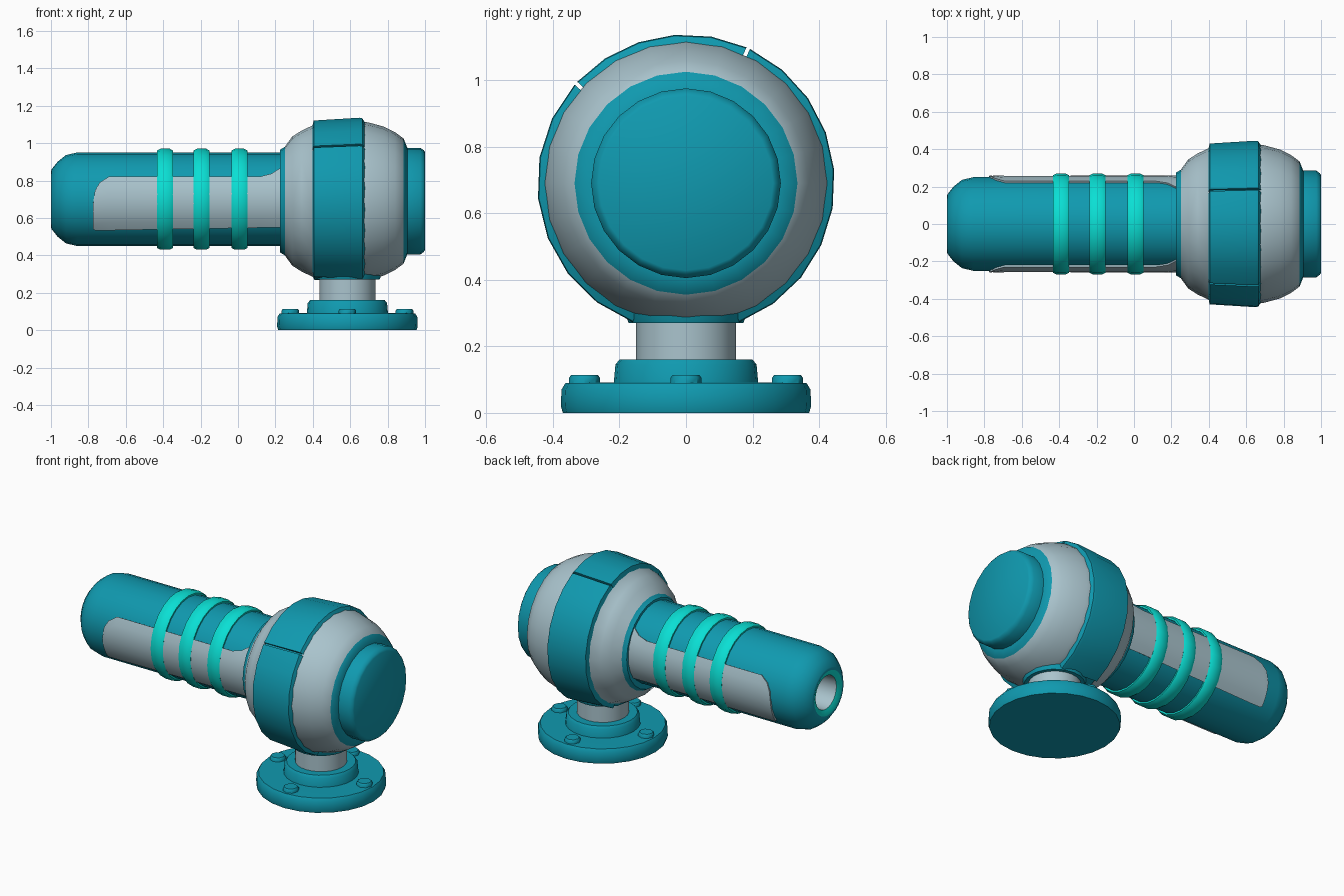
import bpy, bmesh, math

cube = bpy.data.objects.get("Cube")
if cube:
    bpy.data.objects.remove(cube, do_unlink=True)


def material(name, rgb):
    m = bpy.data.materials.new(name)
    m.use_nodes = True
    m.diffuse_color = (*rgb, 1)
    m.node_tree.nodes["Principled BSDF"].inputs["Base Color"].default_value = (*rgb, 1)
    return m


TEAL = material("deep teal", (0.005, 0.32, 0.43))
GREY = material("pale blue grey", (0.40, 0.55, 0.61))
CYAN = material("bright turquoise", (0.003, 0.74, 0.66))

AXIS_Z = 0.69    # height of the ball axis
BARREL_Z = 0.70  # height of the barrel axis
POST_X = 0.585   # centre of the mounting post


def along_x(height):
    return lambda t, r, a: (t, r * math.cos(a), height + r * math.sin(a))


def along_z(x=POST_X, y=0):
    return lambda t, r, a: (x + r * math.cos(a), y + r * math.sin(a), t)


def finish(name, bm, mats, angle=40):
    bmesh.ops.remove_doubles(bm, verts=bm.verts, dist=0.0005)
    bmesh.ops.recalc_face_normals(bm, faces=bm.faces)
    mesh = bpy.data.meshes.new(name)
    bm.to_mesh(mesh)
    bm.free()
    for m in mats:
        mesh.materials.append(m)
    ob = bpy.data.objects.new(name, mesh)
    bpy.context.collection.objects.link(ob)
    bpy.ops.object.select_all(action="DESELECT")
    ob.select_set(True)
    bpy.context.view_layer.objects.active = ob
    bpy.ops.object.shade_smooth_by_angle(angle=math.radians(angle))
    return ob


def lathe(name, profile, place, mats, slots=None, sides=24, closed=False, arc=None):
    """Revolve (position, radius) points; slots gives a material per segment."""
    bm = bmesh.new()
    start, end = arc or (0, 360)
    count = max(2, round(sides * (end - start) / 360))
    rings = []
    for i in range(count + (1 if arc else 0)):
        a = math.radians(start + (end - start) * i / count)
        rings.append([bm.verts.new(place(t, r, a)) for t, r in profile])
    n = len(profile)
    for i in range(count):
        p, q = rings[i], rings[(i + 1) % len(rings)]
        for j in range(n if closed else n - 1):
            k = (j + 1) % n
            f = bm.faces.new((p[j], p[k], q[k], q[j]))
            f.material_index = slots[j] if slots else 0
    if arc and closed:
        bm.faces.new(rings[0])
        bm.faces.new(rings[-1])
    return finish(name, bm, mats)


# Barrel with rounded nose, turquoise muzzle lip and pale bore
lathe("barrel",
      [(-0.85, 0), (-0.85, 0.10), (-0.985, 0.105), (-1, 0.14), (-0.998, 0.158),
       (-0.965, 0.20), (-0.92, 0.236), (-0.86, 0.25), (0.3, 0.25)],
      along_x(BARREL_Z), [TEAL, GREY, CYAN], [1, 1, 2, 0, 0, 0, 0, 0])

# Raised side panels, rounded at the nose end and flared towards the ball
outline = [(-0.775, -38, -6), (-0.765, -40, 10), (-0.74, -40, 20), (-0.69, -40, 28),
           (-0.3, -38, 28), (0.12, -36, 28), (0.18, -36, 32), (0.225, -36, 40)]
for side, name in ((-1, "right_panel"), (1, "left_panel")):
    bm = bmesh.new()
    steps = 6
    rows = []
    for x, low, high in outline:
        angles = [math.radians(low + (high - low) * i / steps) for i in range(steps + 1)]
        row = [(0.245, angles[0])] + [(0.259, a) for a in angles] + [(0.245, angles[-1])]
        rows.append([bm.verts.new((x, side * r * math.cos(a), BARREL_Z + r * math.sin(a)))
                     for r, a in row])
    for p, q in zip(rows, rows[1:]):
        for j in range(len(p) - 1):
            bm.faces.new((p[j], p[j + 1], q[j + 1], q[j]))
    bm.faces.new(rows[0])
    bm.faces.new(rows[-1])
    finish(name, bm, [GREY])

# Three turquoise rings round the barrel
for i, x in enumerate((-0.39, -0.195, 0.008)):
    lathe(f"barrel_ring_{i + 1}",
          [(x - 0.043, 0.24), (x - 0.043, 0.260), (x - 0.025, 0.27),
           (x + 0.025, 0.27), (x + 0.043, 0.260), (x + 0.043, 0.24)],
          along_x(BARREL_Z), [CYAN], closed=True)

# Ball housing: teal collar, pale shoulders, teal core and end face
lathe("ball_housing",
      [(0.225, 0.24), (0.225, 0.275), (0.25, 0.29), (0.29, 0.345), (0.34, 0.377),
       (0.40, 0.405), (0.41, 0.422), (0.67, 0.425), (0.70, 0.42), (0.78, 0.398),
       (0.84, 0.368), (0.885, 0.335), (0.905, 0.285), (0.905, 0)],
      along_x(AXIS_Z), [TEAL, GREY], [0, 0, 1, 1, 1, 0, 0, 1, 1, 1, 1, 0, 0])

# Teal band round the ball: a hatch on top and two sides, with thin seams
band = [(0.395, 0.39), (0.405, 0.432), (0.65, 0.447), (0.665, 0.444), (0.69, 0.40)]
for name, arc in (("band_hatch", (66, 137)), ("band_right", (138.5, 249)),
                  ("band_left", (291, 424.5))):
    lathe(name, band, along_x(AXIS_Z), [TEAL], closed=True, arc=arc)

# End cap
lathe("end_cap", [(0.89, 0.285), (0.975, 0.285), (0.993, 0.272), (1, 0.262), (1, 0)],
      along_x(AXIS_Z), [TEAL])

# Mounting post
lathe("post_collar", [(0.27, 0), (0.27, 0.172), (0.285, 0.178), (0.40, 0.21)],
      along_z(), [TEAL])
lathe("post", [(0.13, 0.15), (0.29, 0.15)], along_z(), [GREY])
lathe("post_foot", [(0.08, 0.218), (0.145, 0.212), (0.16, 0.20), (0.16, 0)],
      along_z(), [TEAL])
lathe("base_flange", [(0, 0), (0, 0.37), (0.02, 0.376), (0.07, 0.374), (0.09, 0.362), (0.093, 0)],
      along_z(), [TEAL])

# Four bolts on the flange
for i in range(4):
    a = math.radians(90 * i)
    lathe(f"flange_bolt_{i + 1}", [(0.08, 0.047), (0.105, 0.047), (0.114, 0.04), (0.114, 0)],
          along_z(POST_X + 0.305 * math.cos(a), 0.305 * math.sin(a)), [TEAL], sides=8)
